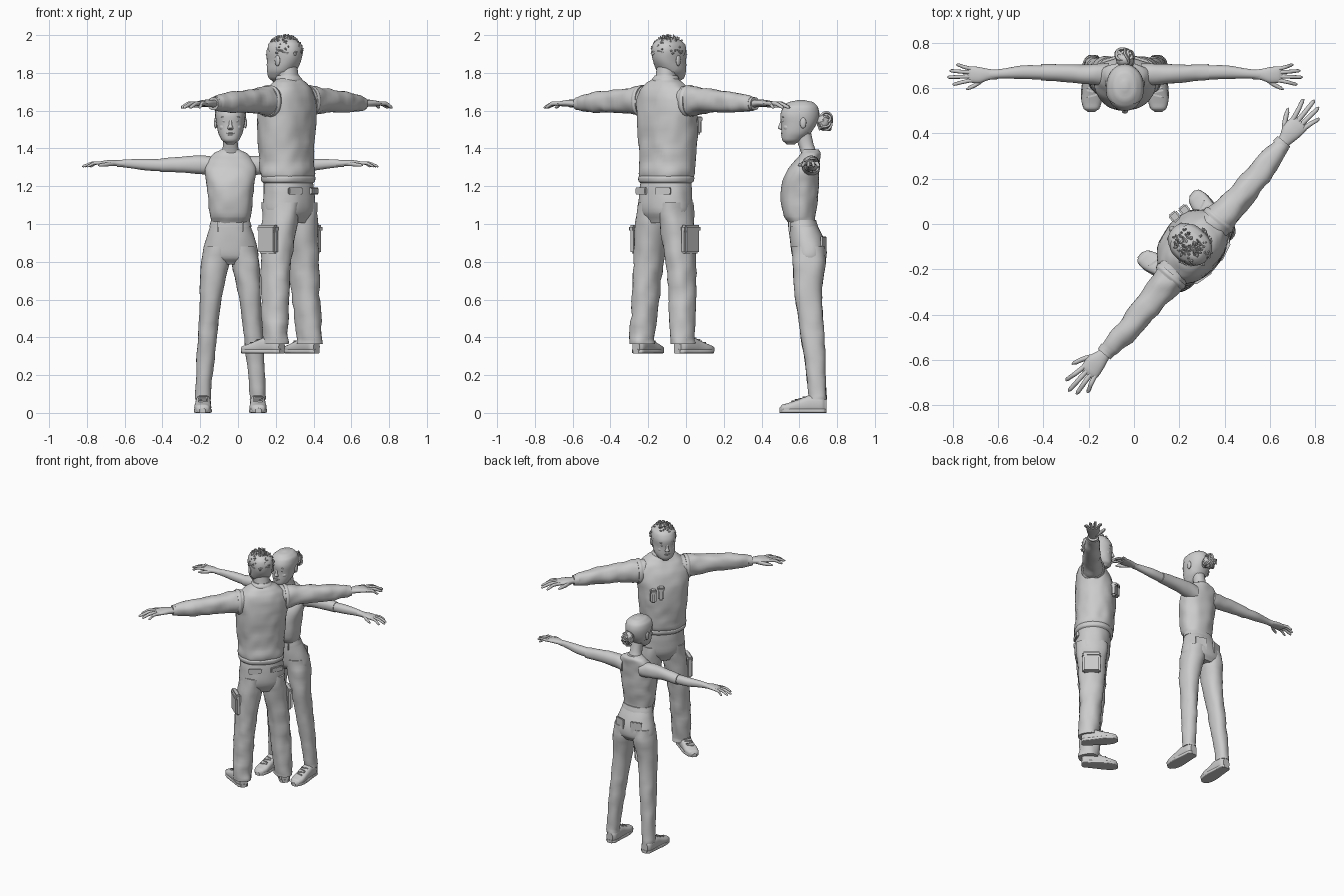
import bpy, bmesh, math, random
from mathutils import Matrix, Vector, noise

random.seed(4)
if "Cube" in bpy.data.objects:
    bpy.data.objects.remove(bpy.data.objects["Cube"])

grey = bpy.data.materials.new("plain_grey")
grey.use_nodes = True
grey.diffuse_color = (0.6, 0.6, 0.6, 1)
grey.node_tree.nodes["Principled BSDF"].inputs["Base Color"].default_value = (0.6, 0.6, 0.6, 1)

made = []
frame = Matrix()
who = ""


def finish(name, bm):
    """Turn a bmesh into a named, placed object."""
    bmesh.ops.recalc_face_normals(bm, faces=bm.faces)
    mesh = bpy.data.meshes.new(who + "_" + name)
    bm.to_mesh(mesh)
    bm.free()
    mesh.materials.append(grey)
    obj = bpy.data.objects.new(who + "_" + name, mesh)
    bpy.context.collection.objects.link(obj)
    obj.matrix_world = frame
    made.append(obj)
    return obj


def spline(a, b, c, d, t):
    return [q + t * (r - p + t * (2 * p - 5 * q + 4 * r - s + t * (3 * (q - r) + s - p))) / 2
            if k else q + t * (r - q) for k, (p, q, r, s) in enumerate(zip(a, b, c, d))]


def loft(name, axis, stations, side=1, wrinkle=0, power=2.2, sub=4, sides=28, cut=None):
    """Skin oval rings; a station is (distance, centre u, centre v, radius u, radius v)."""
    n = len(stations) - 1
    rows = []
    for i in range(n):
        quad = [stations[min(max(i + k, 0), n)] for k in (-1, 0, 1, 2)]
        rows += [spline(*quad, j / sub) for j in range(sub)]
    rows.append(stations[-1])
    bm = bmesh.new()
    rings = []
    for t, u, v, ru, rv in rows:
        ring = []
        for k in range(sides):
            a = math.tau * k / sides
            c, s = math.cos(a), math.sin(a)
            du = math.copysign(abs(c) ** (2 / power), c) * max(ru, 0.001)
            dv = math.copysign(abs(s) ** (2 / power), s) * max(rv, 0.001)
            p = {"x": (t, u + du, v + dv), "y": (u + du, t, v + dv), "z": (u + du, v + dv, t)}[axis]
            if wrinkle:
                g = wrinkle * noise.noise(Vector(p) * 17 + Vector((side, 3, 0)))
                grow = 1 + g / max(ru, rv)
                du, dv = du * grow, dv * grow
                p = {"x": (t, u + du, v + dv), "y": (u + du, t, v + dv), "z": (u + du, v + dv, t)}[axis]
            ring.append(bm.verts.new((p[0] * side, p[1], p[2])))
        rings.append(ring)
    for r, q in zip(rings, rings[1:]):
        for k in range(sides):
            m = (k + 1) % sides
            bm.faces.new((r[k], r[m], q[m], q[k]))
    bm.faces.new(rings[0])
    bm.faces.new(rings[-1])
    if cut:
        bmesh.ops.bisect_plane(bm, geom=bm.verts[:] + bm.edges[:] + bm.faces[:],
                               plane_co=cut[0], plane_no=cut[1], clear_inner=True)
    return finish(name, bm)


def ball(name, loc, size):
    bm = bmesh.new()
    bmesh.ops.create_uvsphere(bm, u_segments=16, v_segments=10, radius=1,
                              matrix=Matrix.LocRotScale(Vector(loc), None, Vector(size)))
    finish(name, bm)


def box(name, loc, half, turn=0):
    bm = bmesh.new()
    place = Matrix.Translation(loc) @ Matrix.Rotation(turn, 4, "Z")
    bmesh.ops.create_cube(bm, size=2, matrix=place @ Matrix.Diagonal((*half, 1)))
    bmesh.ops.bevel(bm, geom=bm.edges[:], offset=min(half) * 0.5, segments=2, affect="EDGES")
    finish(name, bm)


def hand(side, x, y, z, k):
    """Palm, four spread fingers and a thumb, starting at the wrist."""
    def part(name, rows, n):
        loft(name, "x", [(x + k * a, y + k * b, z + k * c, k * d, k * e) for a, b, c, d, e in rows],
             side, sides=n)
    part("palm", [(-.03, 0, 0, .021, .018), (.01, 0, .002, .024, .016), (.05, -.003, .004, .035, .015),
                  (.09, 0, .002, .036, .012), (.105, 0, 0, .03, .008)], 18)
    for name, y0, y1, tip in (("index", -.026, -.043, .172), ("middle", -.009, -.012, .195),
                              ("ring", .009, .016, .185), ("little", .025, .042, .155)):
        mid = (tip + .09) / 2
        part(name + "_finger", [(.085, y0, .002, .009, .009), (mid, (y0 + y1) / 2, .002, .0085, .009),
                                (tip - .008, y1, -.013, .007, .007), (tip, y1, -.015, .002, .002)], 10)
    part("thumb", [(.02, -.012, 0, .012, .012), (.06, -.04, -.004, .011, .011),
                   (.1, -.06, -.008, .008, .008), (.112, -.065, -.01, .002, .002)], 10)


def shoe(side, x, heel, toe, out, h):
    """Upper, sole and laces, turned a little outward."""
    def row(f, w, top):
        return (heel + (toe - heel) * f, x + out * f, top / 2, w, top / 2)
    loft("shoe", "y", [row(.01, .025, h * .8), row(.1, .038, h), row(.35, .041, h * 1.05),
                       row(.55, .042, h * .85), row(.8, .045, h * .6), row(.95, .034, h * .48),
                       row(1, .016, h * .3)], side, power=2.6)
    loft("sole", "y", [row(0, .02, .022), row(.06, .036, .022), row(.3, .04, .022), row(.7, .048, .022),
                       row(.92, .038, .022), row(1.005, .016, .022)], side, power=6)
    for i in range(4):
        f = .48 + i * .08
        box("lace", (side * (x + out * f), heel + (toe - heel) * f, h * (.93 - i * .085)),
            (.024, .004, .004), side * .25 * (-1) ** i)


def head(dy, dz, jaw, nape):
    """Skull, face, ears and a hair cap; returns the skull's middle."""
    rows = [(1.422, -.105, .02, .022), (1.442, -.1, .045, .05), (1.48, -.08, .064, .075),
            (1.53, -.065, .074, .091), (1.58, -.06, .079, .1), (1.62, -.056, .07, .088),
            (1.643, -.052, .045, .06), (1.652, -.05, .012, .018)]
    skull = [(z + dz, 0, y + dy, w * (jaw if z < 1.5 else 1), d) for z, y, w, d in rows]
    loft("head", "z", skull, sides=36)
    cap = [(mz + (mz - 1.56 - dz) * .04, 0, y, w * 1.06, d * 1.05) for mz, _, y, w, d in skull]
    loft("hair_cap", "z", cap, sides=36, wrinkle=.003,
         cut=((0, -.12 + dy, 1.615 + dz), (0, .15, nape)))
    loft("nose", "z", [(1.498 + dz, 0, dy - .15, .011, .008), (1.507 + dz, 0, dy - .157, .015, .016),
                       (1.525 + dz, 0, dy - .153, .009, .014), (1.56 + dz, 0, dy - .147, .008, .009)], sides=14)
    for s in (1, -1):
        ball("eye", (s * .03, dy - .143, 1.545 + dz), (.013, .009, .007))
        ball("brow", (s * .031, dy - .145, 1.566 + dz), (.02, .008, .004))
        ball("ear", (s * .079, dy - .04, 1.535 + dz), (.009, .017, .029))
        ball("cheek", (s * .035, dy - .12, 1.512 + dz), (.024, .025, .022))
    ball("upper_lip", (0, dy - .149, 1.48 + dz), (.022, .009, .005))
    ball("lower_lip", (0, dy - .147, 1.472 + dz), (.018, .01, .006))
    return Vector((0, dy - .055, 1.56 + dz))


# ---- woman, facing the front
who = "woman"
frame = Matrix.Translation((-.04, .66, 0))
loft("blouse", "z", [(1.0, 0, -.045, .097, .07), (1.04, 0, -.06, .108, .084), (1.13, 0, -.06, .117, .098),
                     (1.22, 0, -.055, .128, .097), (1.29, 0, -.038, .135, .083), (1.34, 0, -.015, .12, .064),
                     (1.375, 0, 0, .085, .052), (1.395, 0, -.005, .048, .046)], wrinkle=.006, sides=48)
loft("neck", "z", [(1.36, 0, -.005, .05, .042), (1.42, 0, -.025, .039, .041), (1.5, 0, -.045, .04, .045)])
loft("hips", "z", [(1.02, 0, -.045, .099, .071), (.95, 0, -.028, .12, .086), (.88, 0, -.012, .141, .094),
                   (.82, 0, -.006, .148, .088), (.785, 0, 0, .12, .06)], wrinkle=.003, sides=40)
loft("waistband", "z", [(.985, 0, -.04, .112, .079), (1.02, 0, -.045, .103, .074)], sides=40)
skull = head(0, 0, 1, .12)
ball("bun", (0, .066, 1.54), (.04, .035, .042))
for i in range(16):
    # loose strands wound around the bun
    bm = bmesh.new()
    r = random.uniform(.02, .036)
    ring = [bm.verts.new((r * math.cos(a / 3), r * math.sin(a / 3), .004 * math.sin(a))) for a in range(15)]
    for a, b in zip(ring, ring[1:]):
        bm.edges.new((a, b))
    spin = Matrix.Rotation(random.uniform(0, 6), 4, "X") @ Matrix.Rotation(random.uniform(0, 6), 4, "Y")
    spot = Vector((random.uniform(-.02, .02), .068 + random.uniform(-.01, .02), 1.54 + random.uniform(-.02, .025)))
    bm.transform(Matrix.Translation(spot) @ spin)
    strand = finish("bun_strand", bm)
    skin = strand.modifiers.new("thickness", "SKIN")
    for v in strand.data.skin_vertices[0].data if strand.data.skin_vertices else []:
        v.radius = (.005, .005)
    if not strand.data.skin_vertices:
        strand.modifiers.remove(skin)
for s in (1, -1):
    loft("sleeve", "x", [(.07, 0, 1.305, .05, .05), (.14, 0, 1.312, .046, .05), (.25, .004, 1.315, .039, .042),
                         (.37, .01, 1.31, .035, .036)], s, wrinkle=.004)
    loft("forearm", "x", [(.34, .008, 1.31, .031, .032), (.45, .01, 1.314, .03, .03),
                          (.55, .003, 1.32, .021, .022), (.6, 0, 1.32, .021, .018)], s)
    hand(s, .59, 0, 1.32, 1)
    loft("trouser_leg", "z", [(.88, .07, -.012, .068, .088), (.79, .081, -.008, .074, .087),
                              (.65, .1, -.015, .061, .074), (.5, .113, 0, .053, .066), (.4, .122, .01, .05, .062),
                              (.25, .135, .025, .046, .053), (.1, .143, .035, .042, .047),
                              (.07, .144, .035, .043, .047)], s, wrinkle=.006)
    loft("ankle", "z", [(.05, .144, .035, .034, .038), (.12, .143, .035, .034, .038)], s)
    shoe(s, .142, .085, -.165, .006, .09)
    box("belt_loop", (s * .065, -.112, .985), (.005, .005, .028))
    box("back_pocket", (s * .065, .068, .89), (.04, .006, .045), -s * .3)

# ---- man, facing the woman's side
who = "man"
frame = Matrix.Translation((.265, -.105, .315)) @ Matrix.Rotation(math.radians(229.8), 4, "Z")
loft("vest", "z", [(.915, 0, 0, .143, .118), (.95, 0, -.004, .152, .13), (1.02, 0, -.01, .153, .13),
                   (1.12, 0, -.013, .162, .134), (1.25, 0, -.01, .174, .133), (1.34, 0, 0, .175, .118),
                   (1.4, 0, .008, .145, .095), (1.435, 0, .01, .1, .074), (1.455, 0, .006, .066, .062)],
     wrinkle=.008, sides=52)
loft("vest_hem", "z", [(.9, 0, 0, .14, .116), (.91, 0, 0, .151, .127), (.93, 0, 0, .154, .13),
                       (.94, 0, 0, .148, .124)], sides=44, wrinkle=.004)
loft("collar", "z", [(1.44, 0, .006, .072, .066), (1.455, 0, .004, .07, .065), (1.47, 0, 0, .06, .058)])
loft("neck", "z", [(1.42, 0, .008, .06, .058), (1.47, 0, 0, .053, .054), (1.54, 0, -.01, .052, .055)])
loft("hips", "z", [(.93, 0, 0, .139, .115), (.85, 0, .006, .147, .119), (.75, 0, .01, .152, .114),
                   (.69, 0, .01, .125, .08)], wrinkle=.004, sides=44)
skull = head(.033, .015, 1.1, .1)
bm = bmesh.new()
for i in range(150):
    # short swept tufts over the crown
    a, up = random.uniform(0, math.tau), random.uniform(.12, 1)
    if math.sin(a) < 0 and up < .68:
        continue
    flat = math.sqrt(1 - up * up)
    out = Vector((flat * math.cos(a), flat * math.sin(a), up))
    at = skull + Vector((out.x * .08, out.y * .1, out.z * .102))
    lean = (out * .7 + Vector((random.uniform(-.5, .5), random.uniform(-.9, .3), 0))).normalized()
    turn = lean.to_track_quat("Z", "Y").to_matrix().to_4x4()
    bmesh.ops.create_cone(bm, cap_ends=True, segments=5, radius1=.011, radius2=.003, depth=.032,
                          matrix=Matrix.Translation(at) @ turn)
finish("hair_tufts", bm)
for s in (1, -1):
    loft("sleeve", "x", [(.1, 0, 1.335, .072, .078), (.17, .004, 1.335, .071, .078), (.25, .008, 1.337, .062, .068),
                         (.35, .01, 1.335, .057, .06), (.47, .01, 1.33, .053, .054), (.57, .002, 1.325, .043, .043),
                         (.6, 0, 1.322, .037, .037)], s, wrinkle=.009)
    loft("armhole_trim", "x", [(.15, .003, 1.335, .077, .083), (.165, .004, 1.335, .08, .086),
                               (.178, .004, 1.335, .074, .08)], s)
    loft("cuff", "x", [(.585, 0, 1.323, .039, .037), (.615, 0, 1.322, .036, .034)], s)
    hand(s, .605, 0, 1.32, 1.22)
    loft("trouser_leg", "z", [(.8, .074, .01, .074, .108), (.68, .085, .01, .079, .1), (.5, .11, .01, .073, .086),
                              (.35, .124, .015, .068, .076), (.2, .134, .024, .066, .072),
                              (.08, .14, .03, .061, .068), (.05, .141, .03, .063, .07)], s, wrinkle=.01)
    shoe(s, .143, .08, -.162, .034, .085)
    box("cargo_pocket", (s * .176, .012, .6), (.02, .06, .072))
    box("cargo_flap", (s * .18, .012, .66), (.021, .064, .02))
    box("back_pocket_flap", (s * .075, .115, .86), (.045, .008, .018), -s * .25)
# chest pouches on the right side
for x, y, z in ((-.05, -.152, 1.225), (-.1, -.138, 1.205)):
    box("chest_pouch", (x, y, z), (.02, .02, .045), -.2)
    box("pouch_lid", (x, y - .002, z + .036), (.022, .022, .014), -.2)

# ---- smooth shading with crisp edges
bpy.ops.object.select_all(action="DESELECT")
for obj in made:
    obj.select_set(True)
bpy.context.view_layer.objects.active = made[0]
bpy.ops.object.shade_smooth_by_angle(angle=math.radians(45))
